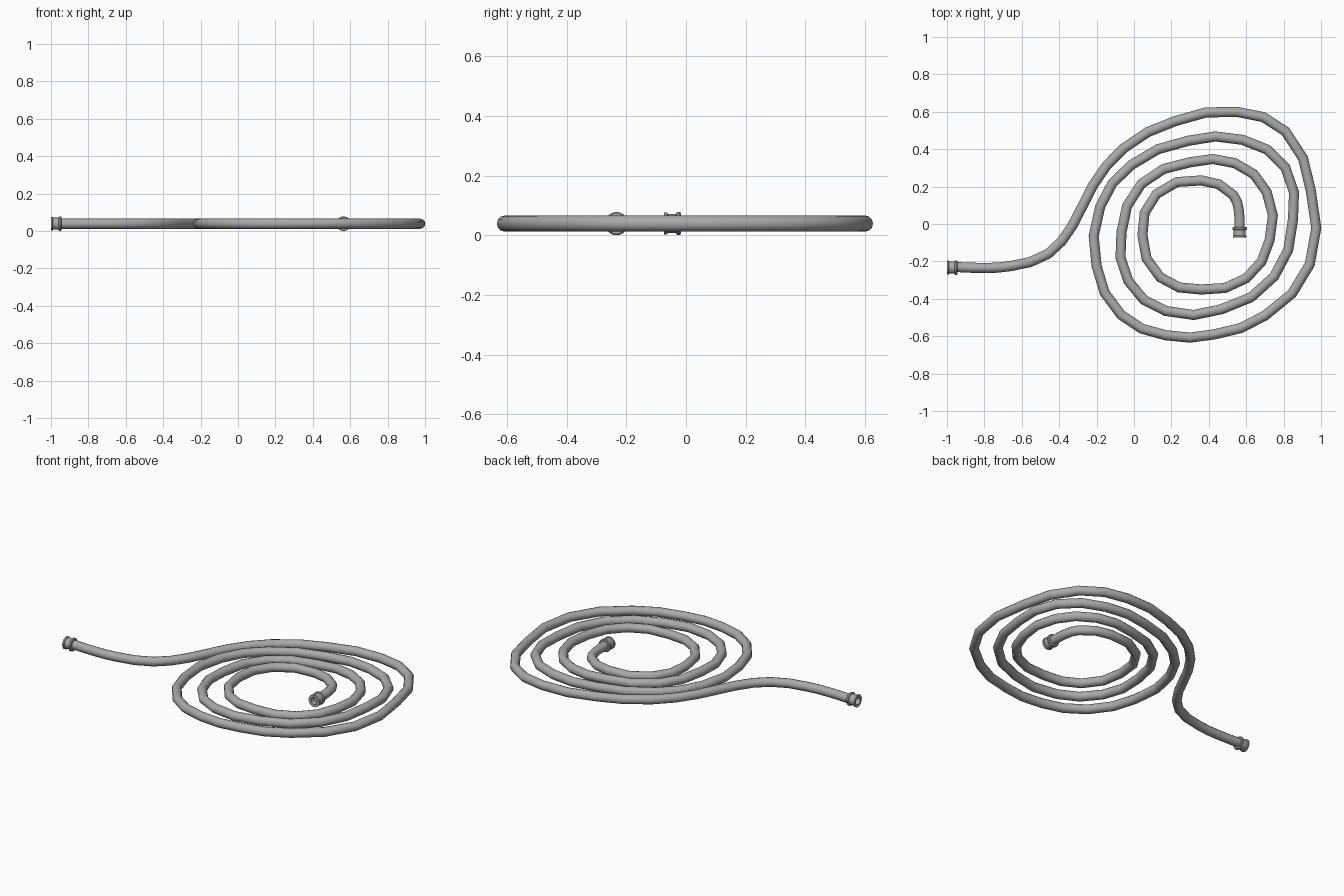
import bpy
import bmesh
from math import cos, sin, pi
from mathutils import Matrix, Vector

if "Cube" in bpy.data.objects:
    bpy.data.objects.remove(bpy.data.objects["Cube"], do_unlink=True)

AXIS_HEIGHT = 0.039
HOSE_RADIUS = 0.027

# One grey for the whole hose
grey = bpy.data.materials.new("hose_grey")
grey.use_nodes = True
colour = (0.4, 0.4, 0.4, 1)
grey.diffuse_color = colour
grey.node_tree.nodes["Principled BSDF"].inputs["Base Color"].default_value = colour

# Centre line of the hose in hundredths, from the loose end inward
path = [
    (-95, -23), (-80, -23.5), (-66, -22.5), (-46, -16), (-33, -1), (-22, 20.5),
    (-5.5, 40.5), (22, 55), (55, 60), (81, 49.5), (94.5, 18), (94, -21.5),
    (70, -49), (43, -59), (17, -59.5), (-7, -48.5), (-20, -22.5), (-18, 9.5),
    (-1.5, 31.5), (29, 44.5), (58, 45), (81, 30), (85, 2.5), (75, -28),
    (47, -45.5), (17, -46.5), (-3, -30.5), (-6.7, -4.5), (4, 21.5), (30, 33),
    (54, 32.5), (71, 17), (72.5, -8.5), (60, -29), (36, -35), (14, -28.5),
    (4.5, -6), (12, 16), (36, 23.3), (53, 15.5), (56, 7.5), (56.5, -2),
]


def finish(obj, name):
    """Name the part, colour it and smooth its rounded faces."""
    obj.name = name
    obj.data.name = name
    obj.data.materials.clear()
    obj.data.materials.append(grey)
    bpy.ops.object.select_all(action="DESELECT")
    obj.select_set(True)
    bpy.context.view_layer.objects.active = obj
    bpy.ops.object.shade_smooth_by_angle(angle=pi / 5)


def build_hose():
    """Sweep a round section along the coiled centre line."""
    curve = bpy.data.curves.new("hose_path", "CURVE")
    curve.dimensions = "3D"
    curve.resolution_u = 2
    curve.bevel_depth = HOSE_RADIUS
    curve.bevel_resolution = 4
    curve.use_fill_caps = True
    spline = curve.splines.new("BEZIER")
    spline.bezier_points.add(len(path) - 1)
    for point, (x, y) in zip(spline.bezier_points, path):
        point.co = (x / 100, y / 100, AXIS_HEIGHT)
        point.handle_left_type = point.handle_right_type = "AUTO"
    obj = bpy.data.objects.new("hose", curve)
    bpy.context.collection.objects.link(obj)
    bpy.context.view_layer.objects.active = obj
    obj.select_set(True)
    bpy.ops.object.convert(target="MESH")
    finish(bpy.context.view_layer.objects.active, "hose")


# Coupling profile (radius, distance from the mouth): bore, lip, waist, collar
coupling_profile = [
    (0, 0.03), (0.022, 0.03), (0.022, 0), (0.037, 0), (0.037, 0.009),
    (0.032, 0.012), (0.032, 0.04), (0.039, 0.043), (0.039, 0.052),
    (0.035, 0.056), (0, 0.056),
]


def build_coupling(name, mouth, inward):
    """Turn the profile around the hose axis, with its mouth facing out."""
    sides = 20
    bm = bmesh.new()
    rings = []
    for radius, depth in coupling_profile:
        count = sides if radius else 1
        rings.append([
            bm.verts.new((radius * cos(2 * pi * i / count),
                          radius * sin(2 * pi * i / count), depth))
            for i in range(count)
        ])
    for a, b in zip(rings, rings[1:]):
        for i in range(sides):
            j = (i + 1) % sides
            corners = [a[i % len(a)], a[j % len(a)], b[j % len(b)], b[i % len(b)]]
            bm.faces.new(list(dict.fromkeys(corners)))
    bmesh.ops.recalc_face_normals(bm, faces=bm.faces)
    turn = Vector(inward).to_track_quat("Z", "Y").to_matrix().to_4x4()
    bm.transform(Matrix.Translation((*mouth, AXIS_HEIGHT)) @ turn)
    mesh = bpy.data.meshes.new(name)
    bm.to_mesh(mesh)
    bm.free()
    obj = bpy.data.objects.new(name, mesh)
    bpy.context.collection.objects.link(obj)
    finish(obj, name)


build_hose()
build_coupling("outer_coupling", (-1, -0.233), (1, 0, 0))
build_coupling("inner_coupling", (0.565, -0.073), (0, 1, 0))
